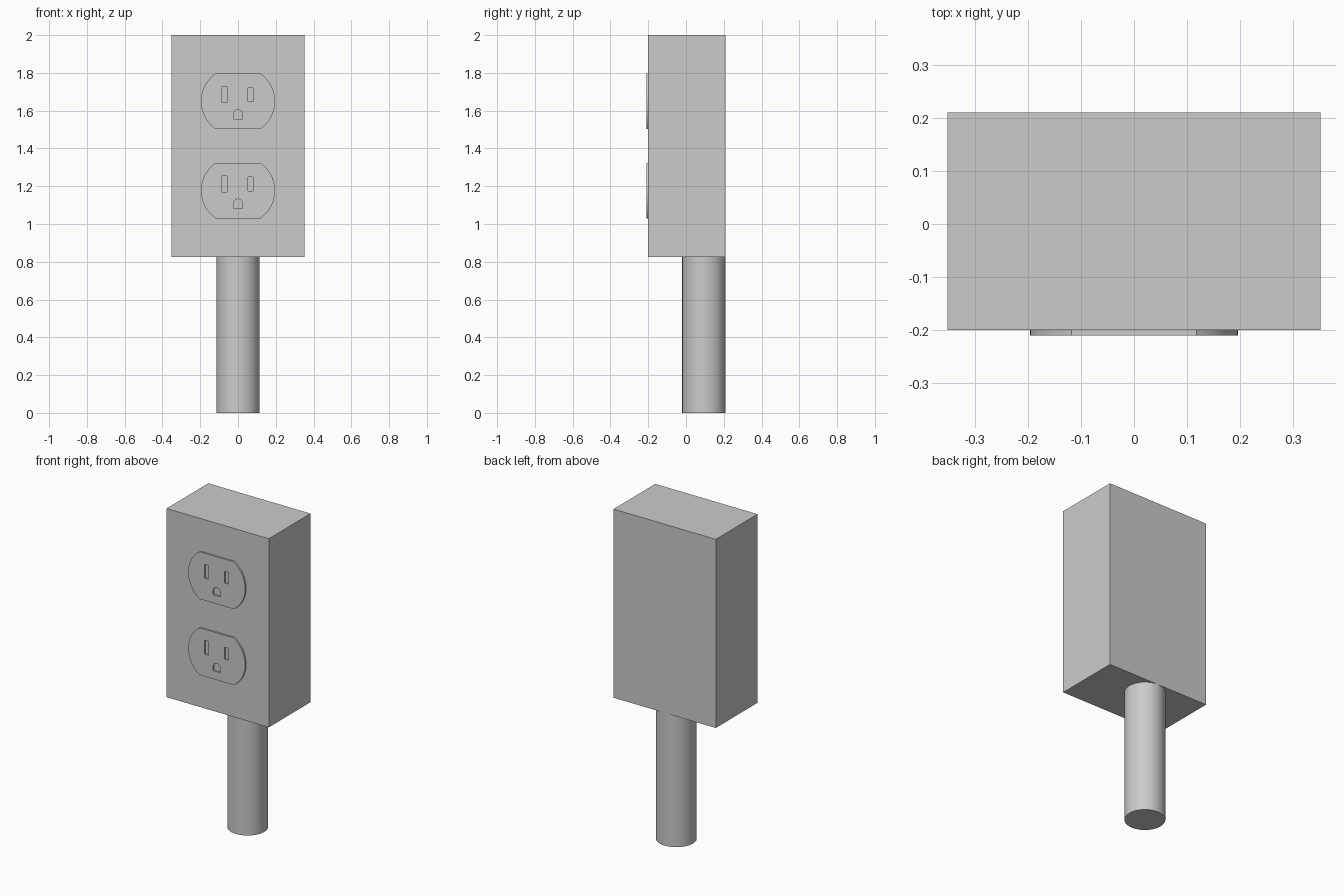
import bpy
import math

cube = bpy.data.objects.get("Cube")
if cube:
    bpy.data.objects.remove(cube, do_unlink=True)

# Single grey material
grey = bpy.data.materials.new("light_grey")
grey.use_nodes = True
colour = (0.6, 0.6, 0.6, 1)
grey.diffuse_color = colour
grey.node_tree.nodes["Principled BSDF"].inputs["Base Color"].default_value = colour


def arc(cx, cy, r, start, end, steps):
    """Points along an arc, angles in degrees."""
    angles = [math.radians(start + (end - start) * i / steps) for i in range(steps + 1)]
    return [(cx + r * math.cos(a), cy + r * math.sin(a)) for a in angles]


def rectangle(x0, x1, y0, y1):
    return [(x0, y0), (x1, y0), (x1, y1), (x0, y1)]


def finish(obj, name):
    obj.name = name
    obj.data.name = name
    obj.data.materials.clear()
    obj.data.materials.append(grey)
    return obj


def smooth(obj):
    bpy.ops.object.select_all(action="DESELECT")
    obj.select_set(True)
    bpy.context.view_layer.objects.active = obj
    bpy.ops.object.shade_smooth_by_angle(angle=math.radians(30))


def plate(name, loops, thickness, location):
    """Upright plate: the first loop is the outline, the others are holes."""
    curve = bpy.data.curves.new(name, "CURVE")
    curve.dimensions = "2D"
    curve.fill_mode = "BOTH"
    curve.extrude = thickness / 2
    for loop in loops:
        spline = curve.splines.new("POLY")
        spline.points.add(len(loop) - 1)
        for point, (x, y) in zip(spline.points, loop):
            point.co = (x, y, 0, 1)
        spline.use_cyclic_u = True
    obj = bpy.data.objects.new(name, curve)
    bpy.context.collection.objects.link(obj)
    obj.location = location
    obj.rotation_euler.x = math.pi / 2
    bpy.ops.object.select_all(action="DESELECT")
    obj.select_set(True)
    bpy.context.view_layer.objects.active = obj
    bpy.ops.object.convert(target="MESH")
    obj = finish(bpy.context.object, name)
    smooth(obj)


# Outlet box
box_bottom, box_top, front, back = 0.826, 2.0, -0.2, 0.21
bpy.ops.mesh.primitive_cube_add(
    size=1, location=(0, (front + back) / 2, (box_bottom + box_top) / 2))
box = finish(bpy.context.object, "outlet_box")
box.scale = (0.704, back - front, box_top - box_bottom)

# Round post, flush with the back of the box
radius = 0.115
bpy.ops.mesh.primitive_cylinder_add(
    vertices=64, radius=radius, depth=box_bottom,
    location=(0, back - radius, box_bottom / 2))
smooth(finish(bpy.context.object, "post"))

# Socket face: curved sides with flat top and bottom
half_height, half_flat, half_width = 0.147, 0.118, 0.196
sag = half_width - half_flat
side_r = (half_height ** 2 + sag ** 2) / (2 * sag)
side_x = half_width - side_r
sweep = math.degrees(math.asin(half_height / side_r))
outline = (arc(side_x, 0, side_r, -sweep, sweep, 24)
           + arc(-side_x, 0, side_r, 180 - sweep, 180 + sweep, 24))

# Pin openings: two slots and a round-topped ground hole
long_slot = rectangle(-0.084, -0.057, -0.008, 0.078)
short_slot = rectangle(0.054, 0.080, -0.002, 0.071)
hole_r = 0.025
ground_hole = [(-hole_r, -0.095), (hole_r, -0.095)] + arc(0, -0.070, hole_r, 0, 180, 16)

for label, height in (("upper", 1.65), ("lower", 1.177)):
    plate(label + "_socket", [outline, long_slot, short_slot, ground_hole],
          0.01, (0, front - 0.005, height))
